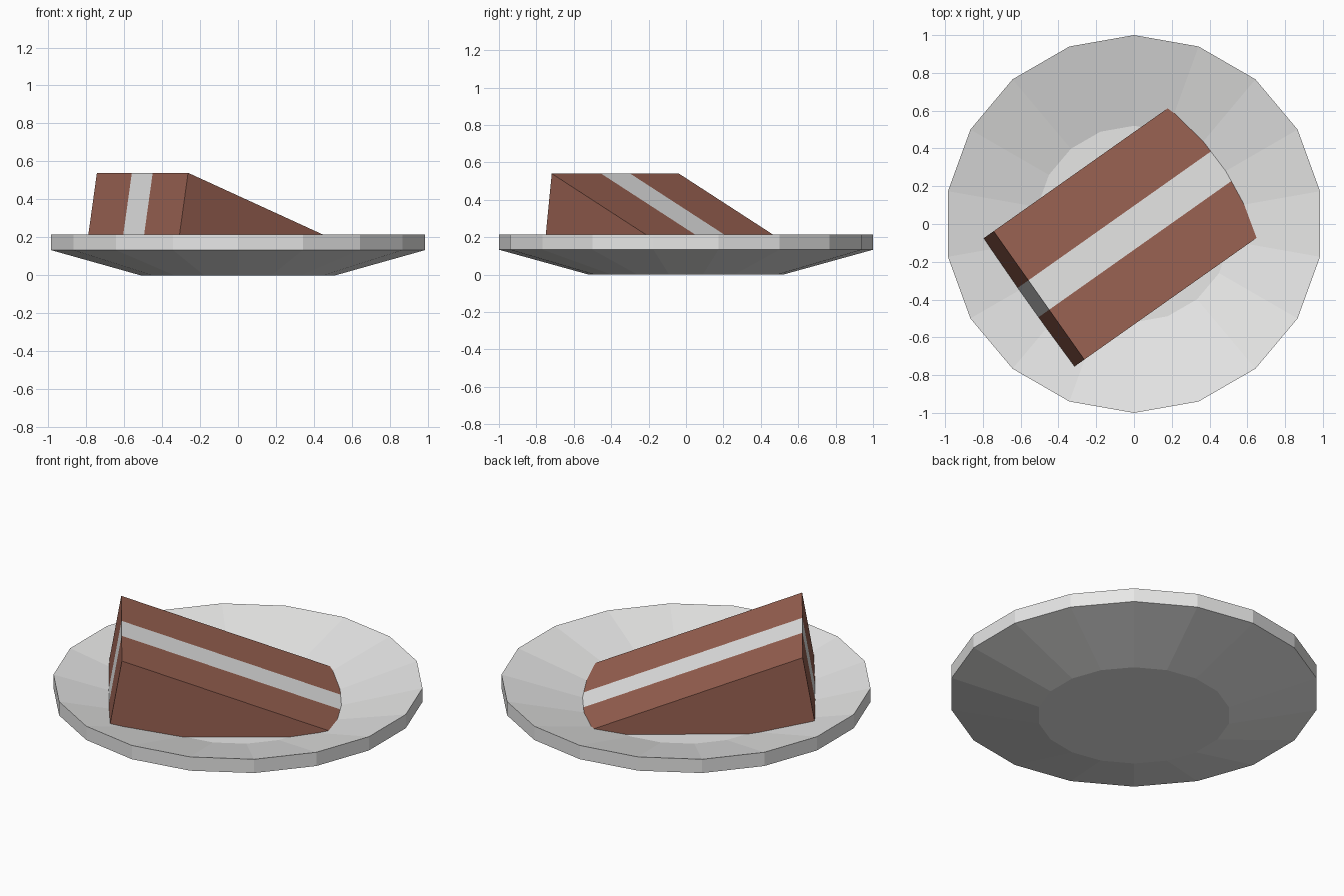
import bpy, bmesh, math
from mathutils import Vector

if "Cube" in bpy.data.objects:
    bpy.data.objects.remove(bpy.data.objects["Cube"])


def material(name, rgb):
    m = bpy.data.materials.new(name)
    m.diffuse_color = (*rgb, 1)
    m.use_nodes = True
    m.node_tree.nodes["Principled BSDF"].inputs["Base Color"].default_value = m.diffuse_color
    return m


def make_object(name, bm, mat):
    bmesh.ops.recalc_face_normals(bm, faces=bm.faces)
    mesh = bpy.data.meshes.new(name)
    bm.to_mesh(mesh)
    bm.free()
    mesh.materials.append(mat)
    obj = bpy.data.objects.new(name, mesh)
    bpy.context.collection.objects.link(obj)
    return obj


white = material("off_white", (0.88, 0.88, 0.875))
brown = material("chocolate_brown", (0.325, 0.123, 0.085))

# Plate: an 18-sided shallow dish made from stacked rings (radius, height)
SIDES = 18
bm = bmesh.new()
rings = []
for r, z in [(0.52, 0), (1, 0.133), (1, 0.215), (0.52, 0.085)]:
    ring = []
    for i in range(SIDES):
        a = math.pi / 2 + math.tau * i / SIDES
        ring.append(bm.verts.new((r * math.cos(a), r * math.sin(a), z)))
    rings.append(ring)
for low, high in zip(rings, rings[1:]):
    for i in range(SIDES):
        j = (i + 1) % SIDES
        bm.faces.new((low[i], low[j], high[j], high[i]))
bm.faces.new(rings[0])
bm.faces.new(rings[-1])
make_object("plate", bm, white)

# Cake slice lying on its side: three slabs sharing one wedge profile
along = Vector((0.817, 0.577, 0))
across = Vector((0.577, -0.817, 0))
corner = Vector((-0.743, -0.038, 0))
WIDTH = 0.832
# (distance along the slice, height); the underside sinks into the plate
profile = [(0, 0.54), (1.23, 0.08), (1.0, 0.06), (0.25, 0.06), (-0.073, 0.11)]


def slab(name, start, end, mat):
    bm = bmesh.new()
    sides = []
    for t in (start, end):
        base = corner + across * (t * WIDTH)
        sides.append([bm.verts.new(base + along * s + Vector((0, 0, z)))
                      for s, z in profile])
    a, b = sides
    n = len(profile)
    bm.faces.new(a)
    bm.faces.new(b)
    for i in range(n):
        j = (i + 1) % n
        bm.faces.new((a[i], a[j], b[j], b[i]))
    make_object(name, bm, mat)


slab("cake_layer_back", 0, 0.383, brown)
slab("cream_filling", 0.383, 0.612, white)
slab("cake_layer_front", 0.612, 1, brown)
